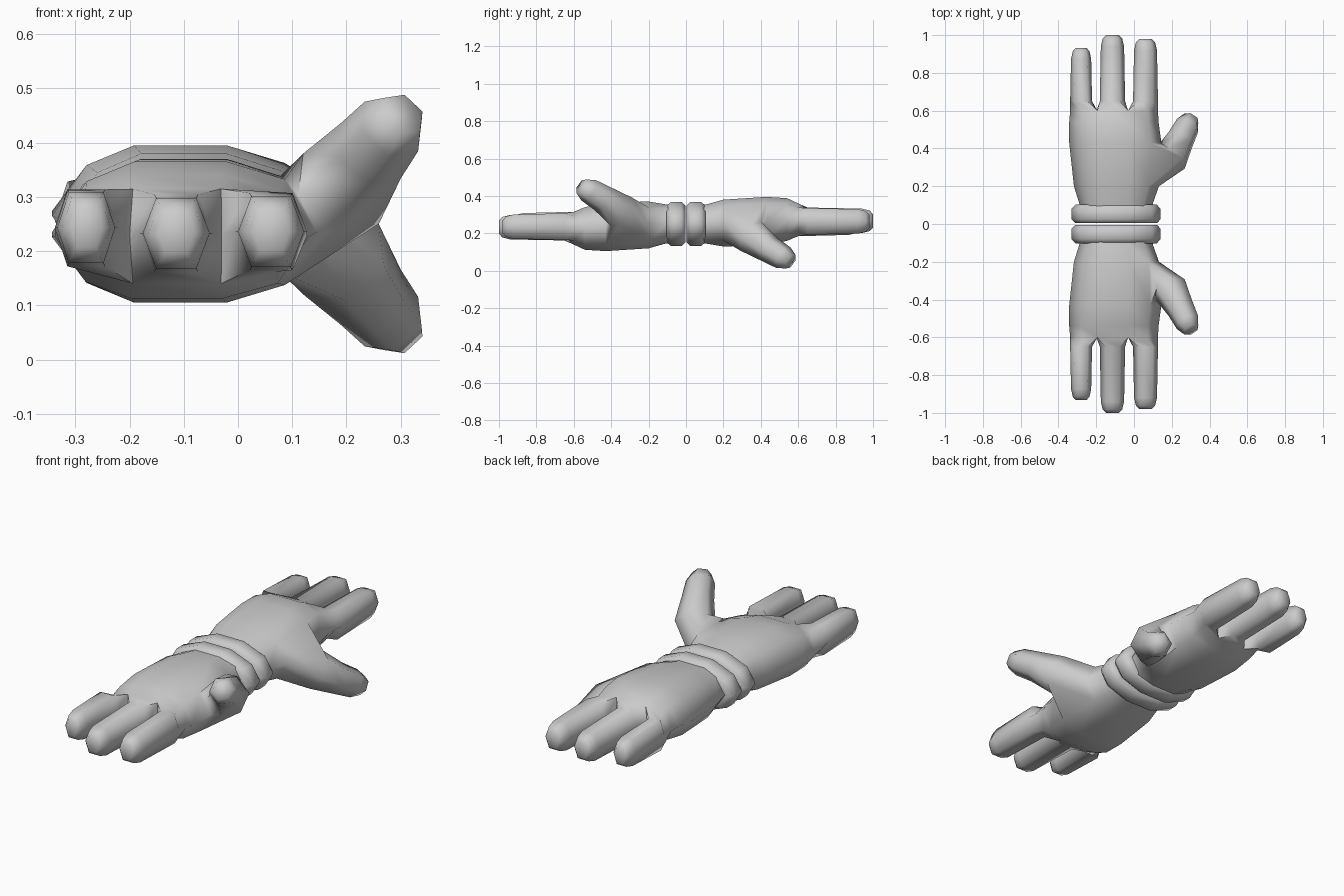
import bpy, bmesh, math
from mathutils import Vector, Matrix

if "Cube" in bpy.data.objects:
    bpy.data.objects.remove(bpy.data.objects["Cube"])

mat = bpy.data.materials.new("plain grey")
mat.diffuse_color = (0.6, 0.6, 0.6, 1)
mat.use_nodes = True
mat.node_tree.nodes["Principled BSDF"].inputs["Base Color"].default_value = mat.diffuse_color

# second glove is the first turned half way round the x axis at z = 0.25
FLIP = Matrix.Translation((0, 0, 0.25)) @ Matrix.Rotation(math.pi, 4, 'X') @ Matrix.Translation((0, 0, -0.25))


def finish(bm, name, angle):
    bmesh.ops.recalc_face_normals(bm, faces=bm.faces)
    for flip in (False, True):
        me = bpy.data.meshes.new(name)
        bm.to_mesh(me)
        me.materials.append(mat)
        if flip:
            me.transform(FLIP)
        ob = bpy.data.objects.new(("back_" if flip else "front_") + name, me)
        bpy.context.collection.objects.link(ob)
        bpy.ops.object.select_all(action='DESELECT')
        ob.select_set(True)
        bpy.context.view_layer.objects.active = ob
        bpy.ops.object.shade_smooth_by_angle(angle=math.radians(angle))
    bm.free()


def bridge(bm, a, b, skip=()):
    n = len(a)
    for i in range(n):
        if i not in skip:
            bm.faces.new((a[i], a[(i + 1) % n], b[(i + 1) % n], b[i]))


def limb(bm, ring, sections):
    """Continue a six-sided opening through rings of points and close the tip."""
    for pts in sections:
        new = [bm.verts.new(p) for p in pts]
        bridge(bm, ring, new)
        ring = new
    bm.faces.new(ring)


# palm: ten-sided rings (y, left, right, bottom, top)
bm = bmesh.new()
PALM = [(-0.03, -0.285, 0.095, 0.155, 0.345), (-0.11, -0.29, 0.10, 0.145, 0.355),
        (-0.20, -0.318, 0.132, 0.12, 0.37), (-0.43, -0.343, 0.145, 0.105, 0.365),
        (-0.54, -0.343, 0.13, 0.112, 0.34), (-0.60, -0.338, 0.127, 0.14, 0.315)]
COLS = [(0.13, 0.72), (0.31, 1.0), (0.66, 1.0), (0.88, 0.75)]
rings = []
for y, xl, xr, zb, zt in PALM:
    mid, h, w = (zb + zt) / 2, (zt - zb) / 2, xr - xl
    pts = [(xl, y, mid)] + [(xl + w * f, y, mid + h * k) for f, k in COLS]
    pts += [(xr, y, mid)] + [(xl + w * f, y, mid - h * k) for f, k in reversed(COLS)]
    rings.append([bm.verts.new(p) for p in pts])
for i in range(len(rings) - 1):
    bridge(bm, rings[i], rings[i + 1], skip=(4, 5) if i == 2 else ())
bm.faces.new(rings[0])

# fingers: six-sided, sharing the webs at the palm end
e = rings[-1]
webs = [bm.verts.new((x, -0.595, 0.23)) for x in (-0.2, -0.03)]
bases = [[e[0], e[1], e[2], webs[0], e[8], e[9]],
         [webs[0], e[2], e[3], webs[1], e[7], e[8]],
         [webs[1], e[3], e[4], e[5], e[6], e[7]]]
HEX = [(-1, 0), (-0.6, 1), (0.6, 1), (1, 0), (0.6, -1), (-0.6, -1)]
for base, cx, cz, tip, r in zip(bases, (-0.28, -0.114, 0.061), (0.243, 0.233, 0.236),
                                (-0.932, -1.0, -0.98), (0.058, 0.067, 0.066)):
    secs = [(-0.65, 1.0), (tip + 0.06, 0.92), (tip + 0.018, 0.77), (tip, 0.5)]
    limb(bm, base, [[(cx + a * r * s, y, cz + b * 0.071 * s) for a, b in HEX] for y, s in secs])

# thumb: grown from the open side of the palm
p, q = rings[2], rings[3]
opening = [p[4], q[4], q[5], q[6], p[6], p[5]]
PATH = [((0.19, -0.345, 0.315), 0.095), ((0.245, -0.445, 0.385), 0.075),
        ((0.283, -0.52, 0.43), 0.067), ((0.303, -0.56, 0.452), 0.045)]
d = Vector((0.42, -0.75, 0.5)).normalized()
v = Vector((-0.3, 0.25, 0.9))
v = (v - d * v.dot(d)).normalized()
u = v.cross(d).normalized()
if u.x > 0:
    u = -u      # u points from the wrist side to the finger side
THEX = [(-0.5, 0.87), (0.5, 0.87), (1, 0), (0.5, -0.87), (-0.5, -0.87), (-1, 0)]
limb(bm, opening, [[Vector(c) + (u * a + v * b) * r for a, b in THEX] for c, r in PATH])
finish(bm, "glove", 75)

# cuff: rounded band around the wrist
bm = bmesh.new()
PROFILE = [(-0.004, -0.05), (-0.004, -0.02), (-0.025, 0), (-0.08, 0), (-0.104, -0.022), (-0.104, -0.05)]
N = 10
loops = []
for i in range(N):
    t = 2 * math.pi * i / N
    loops.append([bm.verts.new((-0.095 + (0.236 + o) * math.cos(t), y, 0.25 + (0.125 + o) * math.sin(t)))
                  for y, o in PROFILE])
for i in range(N):
    bridge(bm, loops[i], loops[(i + 1) % N])
finish(bm, "cuff", 60)
